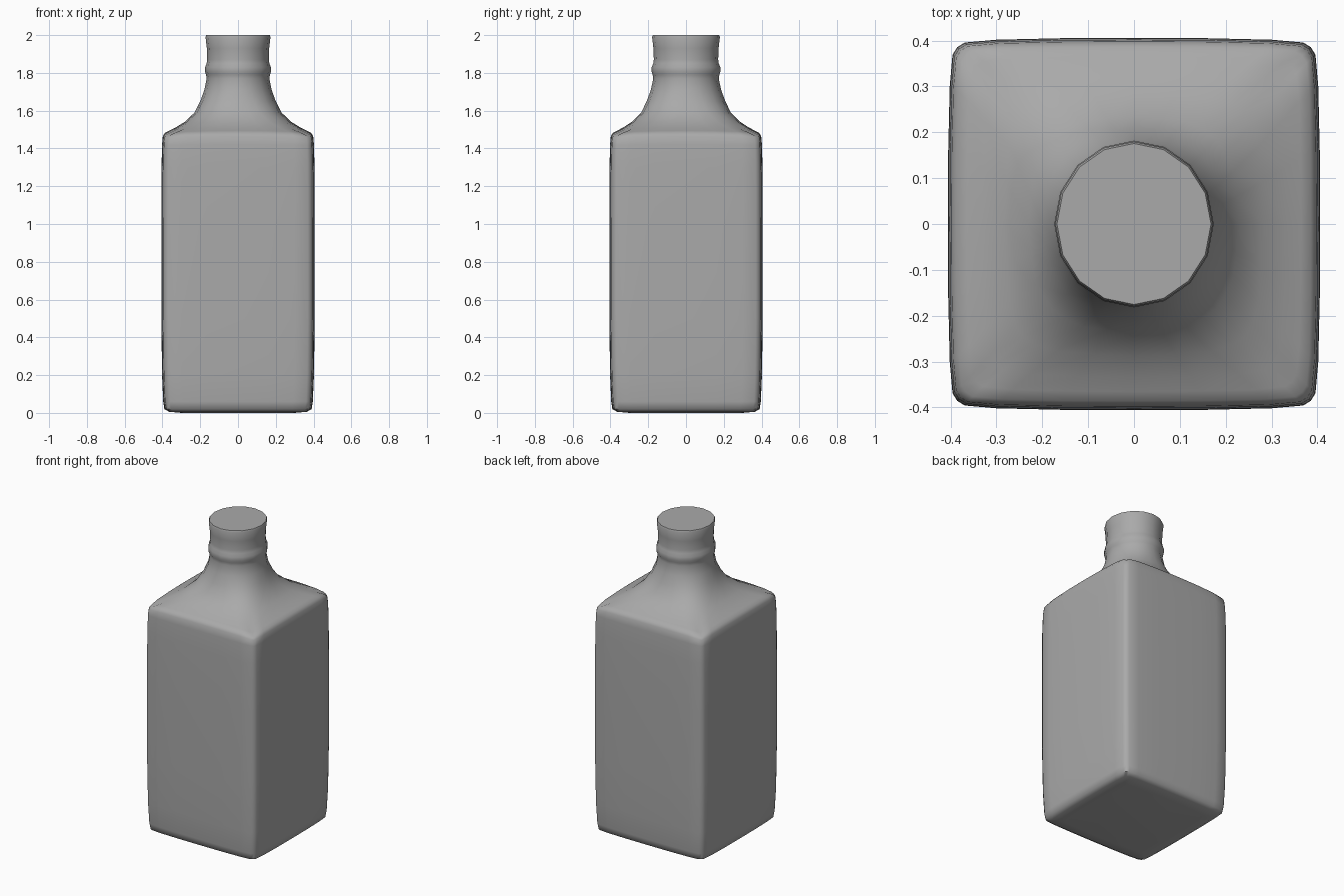
import bpy
import bmesh
from math import cos, sin, pi, tau, radians
from mathutils import Vector, Matrix

default = bpy.data.objects.get("Cube")
if default:
    bpy.data.objects.remove(default, do_unlink=True)

grey = bpy.data.materials.new("plain grey")
grey.use_nodes = True
grey.diffuse_color = (0.4, 0.4, 0.4, 1)
grey.node_tree.nodes["Principled BSDF"].inputs["Base Color"].default_value = (0.4, 0.4, 0.4, 1)

# One eighth of the bulged square section, from side middle to corner
OCTANT = [Vector(p) for p in ((1, 0), (0.998, 0.4), (0.99, 0.74), (0.975, 0.91), (0.95, 0.95))]
SIDES = 32

# Each ring: height, half width, squareness, corner drop
RINGS = [
    (0.0, 0.30, 1, 0), (0.006, 0.365, 1, 0), (0.02, 0.39, 1, 0),
    (0.06, 0.396, 1, 0), (0.2, 0.402, 1, 0), (0.5, 0.406, 1, 0),
    (1.0, 0.406, 1, 0), (1.3, 0.405, 1, 0), (1.42, 0.402, 1, 0.005),
    (1.465, 0.398, 1, 0.012), (1.484, 0.386, 1, 0.018), (1.494, 0.365, 0.97, 0.016),
    (1.51, 0.332, 0.85, 0.012), (1.54, 0.283, 0.6, 0.006), (1.59, 0.23, 0.3, 0),
    (1.65, 0.2, 0.1, 0), (1.71, 0.178, 0, 0), (1.77, 0.166, 0, 0),
    (1.79, 0.169, 0, 0), (1.805, 0.174, 0, 0), (1.83, 0.174, 0, 0),
    (1.85, 0.166, 0, 0), (1.87, 0.163, 0, 0), (1.93, 0.165, 0, 0),
    (1.99, 0.172, 0, 0), (2.0, 0.168, 0, 0),
]


def section_point(i, squareness):
    """Unit section point, blended between a 16-sided round and the square."""
    quarter, j = divmod(i, 8)
    square = OCTANT[j] if j <= 4 else OCTANT[8 - j].yx
    square = Matrix.Rotation(quarter * pi / 2, 2) @ square
    angle = tau * i / SIDES
    radius = cos(pi / 16) if i % 2 else 1
    circle = Vector((cos(angle), 1.045 * sin(angle))) * radius
    return circle.lerp(square, squareness)


# Body, shoulders and neck lofted as one skin
bm = bmesh.new()
loops = []
for z, half, squareness, drop in RINGS:
    loop = []
    for i in range(SIDES):
        p = section_point(i, squareness) * half
        corner = (4 - abs(i % 8 - 4)) / 4
        loop.append(bm.verts.new((p.x, p.y, z - drop * corner ** 2)))
    loops.append(loop)
for low, high in zip(loops, loops[1:]):
    for i in range(SIDES):
        n = (i + 1) % SIDES
        bm.faces.new((low[i], low[n], high[n], high[i]))

# Closed base and flat top
bm.faces.new(loops[0][::-1])
bm.faces.new(loops[-1])

mesh = bpy.data.meshes.new("bottle")
bm.to_mesh(mesh)
bm.free()
mesh.materials.append(grey)
bottle = bpy.data.objects.new("bottle", mesh)
bpy.context.collection.objects.link(bottle)

bpy.ops.object.select_all(action="DESELECT")
bottle.select_set(True)
bpy.context.view_layer.objects.active = bottle
bpy.ops.object.shade_smooth_by_angle(angle=radians(55))
